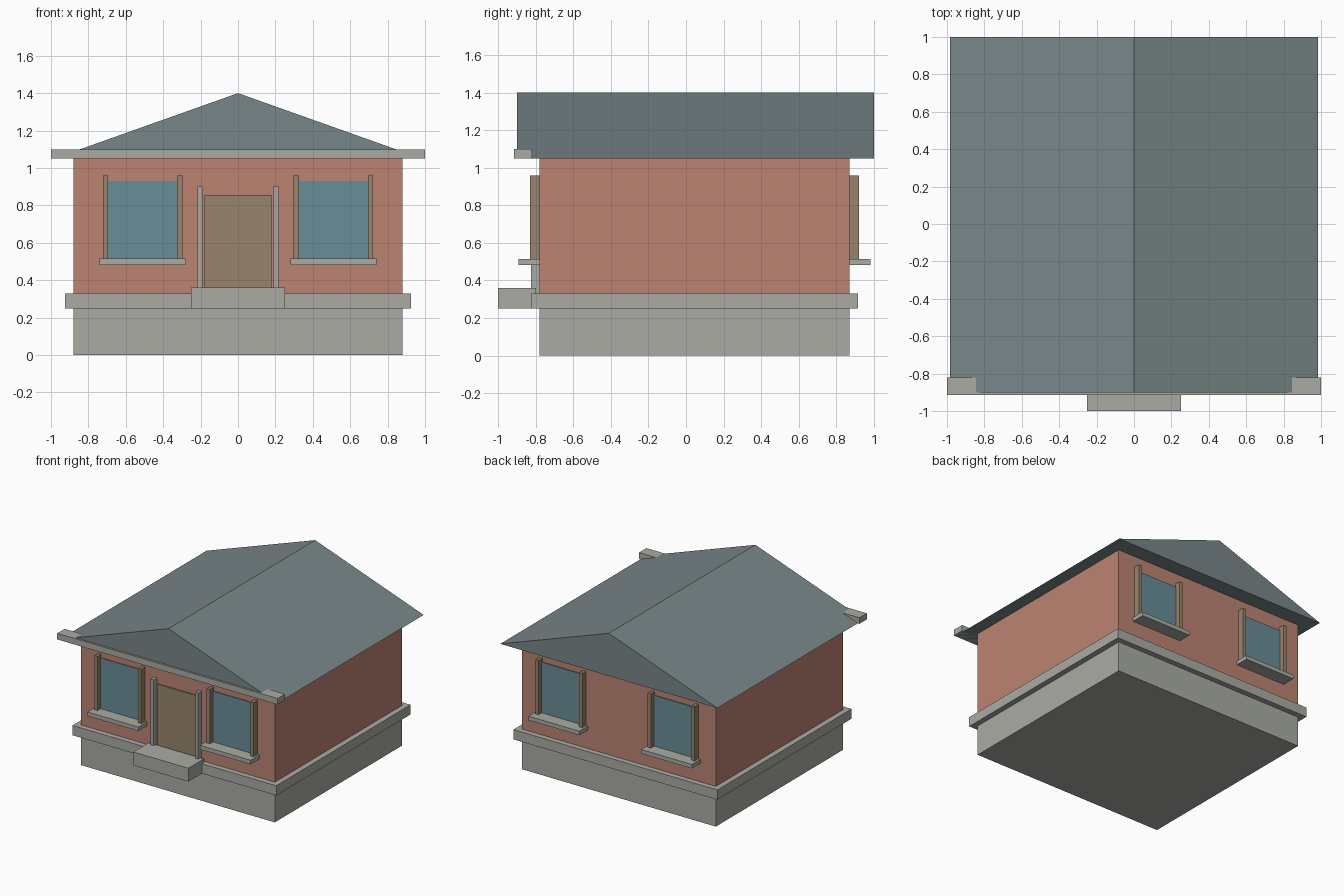
import bpy, bmesh

if "Cube" in bpy.data.objects:
    bpy.data.objects.remove(bpy.data.objects["Cube"])


def material(name, rgb):
    m = bpy.data.materials.new(name)
    m.diffuse_color = (*rgb, 1)
    m.use_nodes = True
    m.node_tree.nodes["Principled BSDF"].inputs["Base Color"].default_value = m.diffuse_color
    return m


BRICK = material("brick", (0.50, 0.23, 0.17))
STONE = material("stone", (0.40, 0.41, 0.37))
SLATE = material("slate", (0.19, 0.24, 0.25))
GLASS = material("glass", (0.14, 0.27, 0.31))
WOOD = material("wood", (0.31, 0.23, 0.15))


def add_object(name, bm, mat):
    bmesh.ops.recalc_face_normals(bm, faces=bm.faces)
    mesh = bpy.data.meshes.new(name)
    bm.to_mesh(mesh)
    bm.free()
    mesh.materials.append(mat)
    obj = bpy.data.objects.new(name, mesh)
    bpy.context.collection.objects.link(obj)
    return obj


def box(name, xs, ys, zs, mat):
    """Box given by its limits along each axis."""
    bm = bmesh.new()
    bmesh.ops.create_cube(bm, size=1)
    for v in bm.verts:
        v.co = [lim[0] if c < 0 else lim[1] for c, lim in zip(v.co, (xs, ys, zs))]
    return add_object(name, bm, mat)


FRONT, BACK = -0.78, 0.87

# Foundation, plinth course and walls
box("foundation", (-0.88, 0.88), (FRONT, BACK), (0, 0.25), STONE)
box("plinth_ledge", (-0.925, 0.925), (-0.825, 0.915), (0.25, 0.33), STONE)
box("walls", (-0.88, 0.88), (FRONT, BACK), (0.33, 1.05), BRICK)

# Gable roof: triangular profile extruded front to back
bm = bmesh.new()
gable = bm.faces.new([bm.verts.new((x, -0.90, z))
                      for x, z in ((-0.985, 1.05), (0.985, 1.05), (0, 1.40))])
side = bmesh.ops.extrude_face_region(bm, geom=[gable], use_keep_orig=True)["geom"]
bmesh.ops.translate(bm, vec=(0, 1.90, 0),
                    verts=[g for g in side if isinstance(g, bmesh.types.BMVert)])
add_object("roof", bm, SLATE)

# Front cornice beam under the gable
box("cornice", (-1, 1), (-0.915, -0.82), (1.05, 1.10), STONE)

# Door, its posts and the step
box("door_step", (-0.25, 0.25), (-1, -0.80), (0.25, 0.36), STONE)
box("door", (-0.18, 0.18), (FRONT - 0.01, FRONT + 0.02), (0.34, 0.855), WOOD)
for s, label in ((-1, "left"), (1, "right")):
    x = s * 0.203
    box(f"door_post_{label}", (x - 0.013, x + 0.013), (-0.825, FRONT), (0.33, 0.90), STONE)

# Two windows on the front and two on the back
for wall, out, face in ((FRONT, -1, "front"), (BACK, 1, "back")):
    def depth(d):
        return sorted((wall - out * 0.01, wall + out * d))
    for cx, label in ((-0.51, "left"), (0.51, "right")):
        tag = f"{face}_{label}"
        box(f"window_glass_{tag}", (cx - 0.187, cx + 0.187), depth(0.008), (0.515, 0.93), GLASS)
        box(f"window_sill_{tag}", (cx - 0.23, cx + 0.23), depth(0.112), (0.482, 0.515), STONE)
        for s, edge in ((-1, "a"), (1, "b")):
            x = cx + s * 0.199
            box(f"window_post_{tag}_{edge}", (x - 0.014, x + 0.014), depth(0.05),
                (0.515, 0.96), WOOD)
